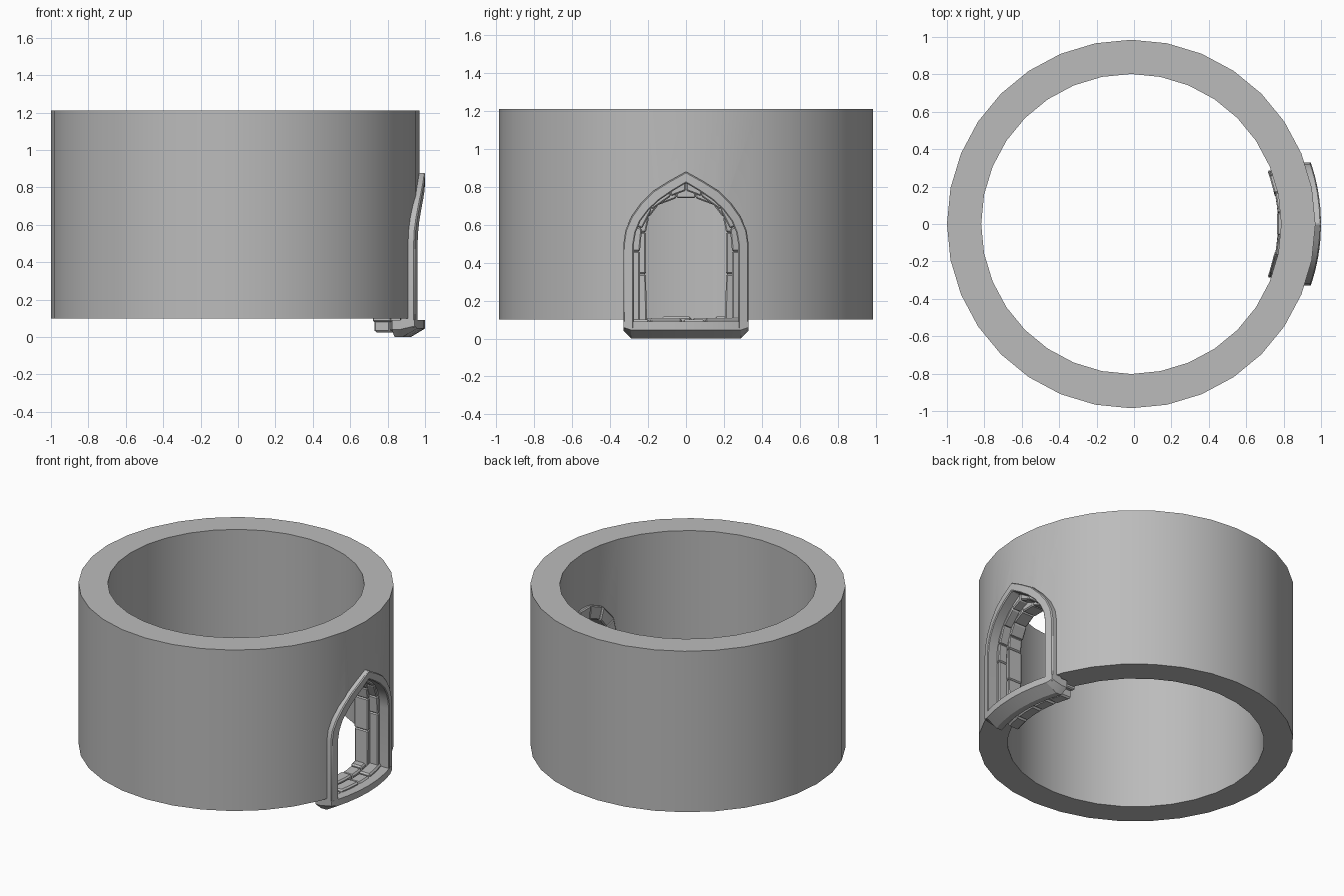
import bpy, bmesh, math

CX = -0.015          # centre of the round wall
R_OUT, R_IN = 0.985, 0.802
Z0, Z1 = 0.1, 1.21

cube = bpy.data.objects.get("Cube")
if cube:
    bpy.data.objects.remove(cube)

stone = bpy.data.materials.new("grey stone")
stone.use_nodes = True
GREY = (0.5, 0.5, 0.5, 1)
stone.diffuse_color = GREY
stone.node_tree.nodes["Principled BSDF"].inputs["Base Color"].default_value = GREY


def on_wall(r, y, z):
    """Point at radius r around the wall axis, on the doorway side."""
    return (CX + math.sqrt(r * r - y * y), y, z)


def finish(name, bm, bevel=0.0):
    bmesh.ops.recalc_face_normals(bm, faces=bm.faces)
    mesh = bpy.data.meshes.new(name)
    bm.to_mesh(mesh)
    bm.free()
    mesh.materials.append(stone)
    ob = bpy.data.objects.new(name, mesh)
    bpy.context.collection.objects.link(ob)
    if bevel:
        mod = ob.modifiers.new("worn_edges", 'BEVEL')
        mod.width = bevel
        mod.segments = 1
    return ob


def smooth(ob):
    bpy.ops.object.select_all(action='DESELECT')
    ob.select_set(True)
    bpy.context.view_layer.objects.active = ob
    bpy.ops.object.shade_smooth_by_angle(angle=math.radians(30))


def sweep(bm, sections):
    """Bridge matching cross-sections and cap both ends."""
    rings = [[bm.verts.new(p) for p in s] for s in sections]
    n = len(rings[0])
    for a, b in zip(rings, rings[1:]):
        for i in range(n):
            j = (i + 1) % n
            bm.faces.new((a[i], a[j], b[j], b[i]))
    bm.faces.new(rings[0])
    bm.faces.new(rings[-1])


def mirrored(half):
    """Full arch outline from its +y half, listed from the foot to the top."""
    return half + [(-y, z) for y, z in reversed(half) if y > 0]


def band_section(outer, inner, r0, r1):
    return [on_wall(r0, *outer), on_wall(r1, *outer),
            on_wall(r1, *inner), on_wall(r0, *inner)]


# Doorway outlines
frame_outer = mirrored([(.33, .05), (.33, .5), (.32, .57), (.29, .64),
                        (.24, .71), (.17, .78), (.09, .83), (0, .88)])
frame_inner = mirrored([(.275, .05), (.275, .5), (.265, .56), (.24, .62),
                        (.195, .68), (.14, .73), (.075, .775), (0, .82)])

# Round wall with the doorway cut through it
bm = bmesh.new()
SIDES = 32
sections = []
for i in range(SIDES):
    a = math.tau * i / SIDES
    sections.append([bm.verts.new((CX + r * math.cos(a), r * math.sin(a), z))
                     for r, z in ((R_OUT, Z0), (R_OUT, Z1), (R_IN, Z1), (R_IN, Z0))])
for i, s in enumerate(sections):
    t = sections[(i + 1) % SIDES]
    for k in range(4):
        m = (k + 1) % 4
        bm.faces.new((s[k], t[k], t[m], s[m]))
wall = finish("round_wall", bm)

bm = bmesh.new()
sweep(bm, [[(x, y, z) for y, z in frame_inner] for x in (0.6, 1.2)])
cutter = finish("doorway_cutter", bm)
cutter.hide_render = True
cut = wall.modifiers.new("doorway", 'BOOLEAN')
cut.operation = 'DIFFERENCE'
cut.solver = 'EXACT'
cut.object = cutter
bpy.context.view_layer.objects.active = wall
bpy.ops.object.modifier_apply(modifier=cut.name)
bpy.data.objects.remove(cutter)
smooth(wall)

# Pointed frame standing proud of the wall
bm = bmesh.new()
sweep(bm, [band_section(o, i, .94, 1.015) for o, i in zip(frame_outer, frame_inner)])
smooth(finish("door_frame", bm, 0.006))


# Stone lining: a wider front course and a narrower rear course
def lining(name, outer, inner, r0, r1):
    bm = bmesh.new()
    o, i = mirrored(outer), mirrored(inner)
    for k in range(len(o) - 1):
        push = 0.005 * (k % 2)
        sweep(bm, [band_section(o[n], i[n], r0 - push, r1) for n in (k, k + 1)])
    finish(name, bm, 0.007)


lining("front_lining",
       [(.29, .08), (.29, .46), (.28, .6), (.21, .72), (.09, .8), (0, .84)],
       [(.243, .08), (.243, .46), (.232, .58), (.18, .68), (.08, .75), (0, .78)],
       .88, .945)
lining("rear_lining",
       [(.285, .08), (.285, .34), (.285, .56), (.26, .68), (.17, .79), (.06, .835)],
       [(.205, .08), (.212, .34), (.212, .56), (.195, .64), (.145, .705), (.05, .74)],
       .787, .885)

# Threshold stones in two rows
bm = bmesh.new()
for r0, r1, bottom, top, cuts in ((.785, .868, .025, .108, (-.26, -.13, .03, .15, .26)),
                                  (.872, .955, .03, .1, (-.285, -.19, -.02, .1, .285))):
    for k, (a, b) in enumerate(zip(cuts, cuts[1:])):
        h = top + 0.008 * (k % 2)
        sweep(bm, [[on_wall(r0, y, bottom), on_wall(r1, y, bottom),
                    on_wall(r1, y, h), on_wall(r0, y, h)]
                   for y in (a + .002, (a + b) / 2, b - .002)])
finish("threshold_stones", bm, 0.01)

# Curved sill with sloping underside and clipped ends
bm = bmesh.new()
sill = []
for y in (-.33, -.29, -.2, -.1, 0, .1, .2, .29, .33):
    lift = 0.04 if abs(y) > .3 else 0
    sill.append([on_wall(r, y, z) for r, z in
                 ((.9, .09), (.9, lift), (.94, lift), (1.015, .045 + lift / 3), (1.015, .09))])
sweep(bm, sill)
smooth(finish("door_sill", bm))
